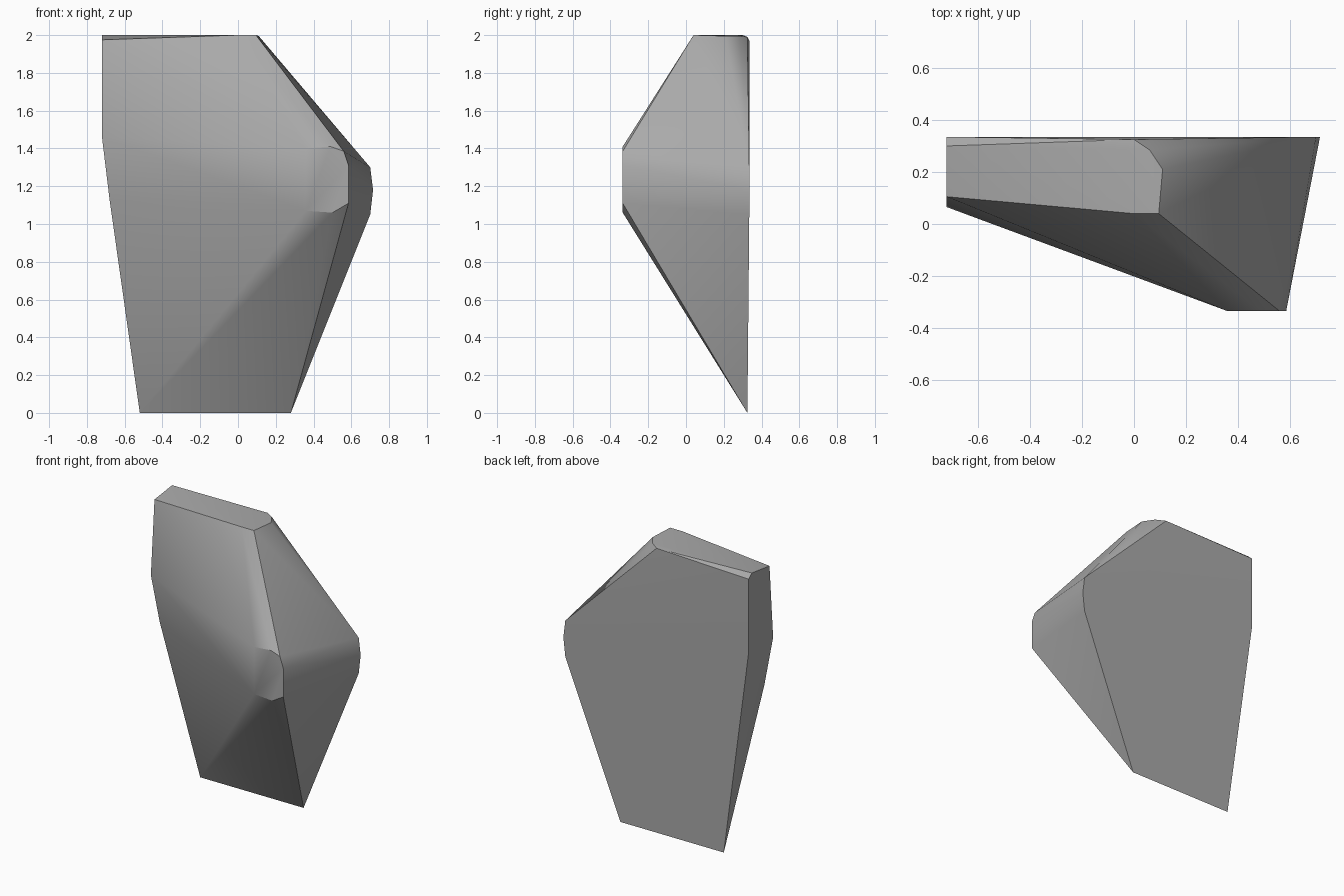
import bpy, bmesh, math
from mathutils import Vector

cube = bpy.data.objects.get("Cube")
if cube:
    bpy.data.objects.remove(cube, do_unlink=True)

# Stone colour
stone = bpy.data.materials.new("stone_grey")
stone.use_nodes = True
grey = (0.4, 0.4, 0.4, 1)
stone.diffuse_color = grey
stone.node_tree.nodes["Principled BSDF"].inputs["Base Color"].default_value = grey

# Corners of the chipped boulder, grouped by facet
top_facet = [(-.72, .30, 2), (0, .325, 1.99), (.06, .285, 1.995),
             (.11, .21, 1.995), (.095, .04, 2), (0, .04, 2), (-.72, .105, 1.975)]
front_nose = [(.36, -.335, 1.40), (.49, -.335, 1.41), (.56, -.335, 1.385),
              (.585, -.335, 1.31), (.585, -.335, 1.11), (.50, -.335, 1.06),
              (.36, -.335, 1.07)]
left_side = [(-.72, .335, 1.97), (-.72, .335, 1.46), (-.72, .065, 1.46),
             (-.68, .105, 1.13)]
right_ridge = [(.70, .335, 1.05), (.715, .335, 1.18), (.70, .335, 1.30)]
bottom_edge = [(-.52, .325, 0), (.28, .325, 0)]

# Boulder: the convex skin around those corners
bm = bmesh.new()
for corner in top_facet + front_nose + left_side + right_ridge + bottom_edge:
    bm.verts.new(Vector(corner))
hull = bmesh.ops.convex_hull(bm, input=bm.verts)
spare = [v for v in hull["geom_interior"] if isinstance(v, bmesh.types.BMVert)]
bmesh.ops.delete(bm, geom=spare, context='VERTS')
bmesh.ops.dissolve_limit(bm, angle_limit=math.radians(1),
                         verts=bm.verts, edges=bm.edges)
bmesh.ops.recalc_face_normals(bm, faces=bm.faces)

mesh = bpy.data.meshes.new("boulder")
bm.to_mesh(mesh)
bm.free()
mesh.materials.append(stone)
boulder = bpy.data.objects.new("boulder", mesh)
bpy.context.collection.objects.link(boulder)

# Soft shading with crisp chipped edges
bpy.context.view_layer.objects.active = boulder
boulder.select_set(True)
bpy.ops.object.shade_smooth_by_angle(angle=math.radians(30))
